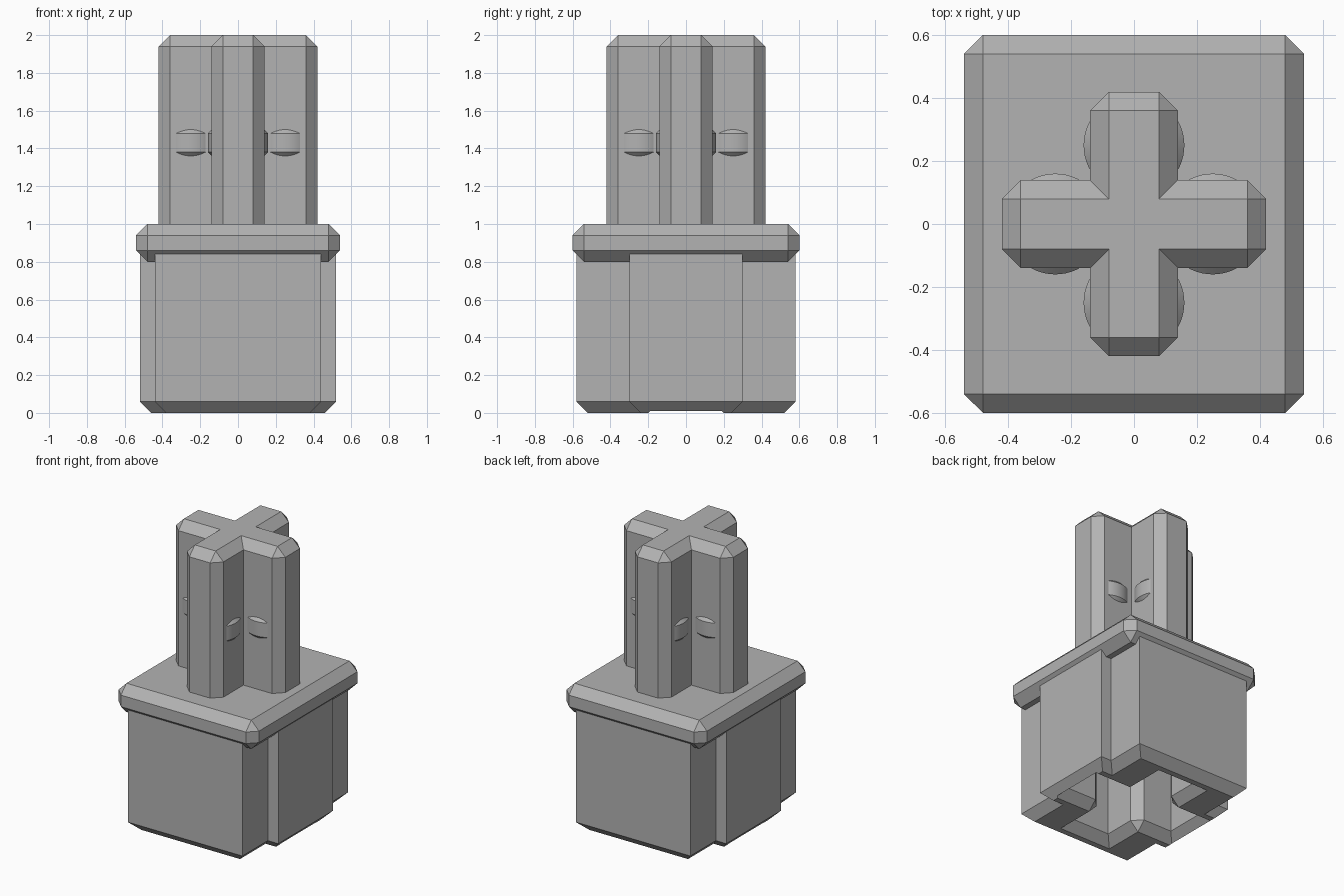
import bpy
import bmesh
import math

default = bpy.data.objects.get("Cube")
if default:
    bpy.data.objects.remove(default, do_unlink=True)

GREY = (0.45, 0.45, 0.45, 1.0)
grey = bpy.data.materials.new("plain_grey")
grey.use_nodes = True
grey.diffuse_color = GREY
grey.node_tree.nodes["Principled BSDF"].inputs["Base Color"].default_value = GREY


def mirrored(quarter):
    """Full outline from the points of its +x +y quarter."""
    left = [(-x, y) for x, y in reversed(quarter)]
    half = quarter + left
    return half + [(-x, -y) for x, y in half]


def loft(name, rings):
    """Closed solid through (z, quarter outline) rings, bottom to top."""
    bm = bmesh.new()
    loops = [[bm.verts.new((x, y, z)) for x, y in mirrored(q)] for z, q in rings]
    for low, high in zip(loops, loops[1:]):
        n = len(low)
        for i in range(n):
            j = (i + 1) % n
            bm.faces.new((low[i], low[j], high[j], high[i]))
    bm.faces.new(reversed(loops[0]))
    bm.faces.new(loops[-1])
    bmesh.ops.remove_doubles(bm, verts=bm.verts, dist=0.0005)
    bmesh.ops.recalc_face_normals(bm, faces=bm.faces)
    mesh = bpy.data.meshes.new(name)
    bm.to_mesh(mesh)
    bm.free()
    mesh.materials.append(grey)
    obj = bpy.data.objects.new(name, mesh)
    bpy.context.collection.objects.link(obj)
    return obj


C = 0.06  # chamfer shared by every part

# Socket body: stepped block with a chamfered foot
body_wall = [(0.52, 0.30), (0.44, 0.30), (0.44, 0.58)]
body_foot = [(x - C, y - C) for x, y in body_wall]
body = loft("socket_body", [(0, body_foot), (C, body_wall), (0.88, body_wall)])

# Flange: slab with all edges chamfered
rim = [(0.54, 0.54), (0.48, 0.60)]
face = [(0.48, 0.54)] * 2
flange = loft("flange", [(0.8, face), (0.8 + C, rim), (1 - C, rim), (1, face)])

# Cross plug with chamfered outer corners and top
W, R = 0.14, 0.42  # arm half width and reach
plug = [(R, W - C), (R - C, W), (W, W), (W, R - C), (W - C, R)]
plug_top = [(R - C, W - C)] * 2 + [(W - C, W - C)] + [(W - C, R - C)] * 2
loft("cross_plug", [(0.95, plug), (2 - C, plug), (2, plug_top)])

# Cross socket cut up into the body, flared at its mouth
mouth = [(R + C, W + C), (W + C, W + C), (W + C, W + C), (W + C, R + C)]
shaft = [(R, W), (W + C, W), (W, W + C), (W, R)]
cutter = loft("socket_cutter", [(-0.1, mouth), (0, mouth), (C, shaft), (0.92, shaft)])
cutter.hide_render = True
cutter.hide_viewport = True
cutter.display_type = "WIRE"
for part in (body, flange):
    cut = part.modifiers.new("socket_cut", "BOOLEAN")
    cut.operation = "DIFFERENCE"
    cut.solver = "EXACT"
    cut.object = cutter


# Round snap bumps, one disc through each plug arm
def arc(radius):
    steps = [math.radians(a) for a in range(0, 91, 6)]
    return [(radius * math.cos(a), radius * math.sin(a)) for a in steps]


places = {"left": (0.25, 0), "right": (-0.25, 0), "back": (0, 0.25), "front": (0, -0.25)}
for side, (x, y) in places.items():
    bump = loft(side + "_snap_bump", [(-0.07, arc(0.14)), (-0.05, arc(0.16)),
                                      (0.05, arc(0.16)), (0.07, arc(0.14))])
    bump.location = (x, y, 1.43)
    bpy.ops.object.select_all(action="DESELECT")
    bump.select_set(True)
    bpy.context.view_layer.objects.active = bump
    bpy.ops.object.shade_smooth_by_angle(angle=math.radians(30))
